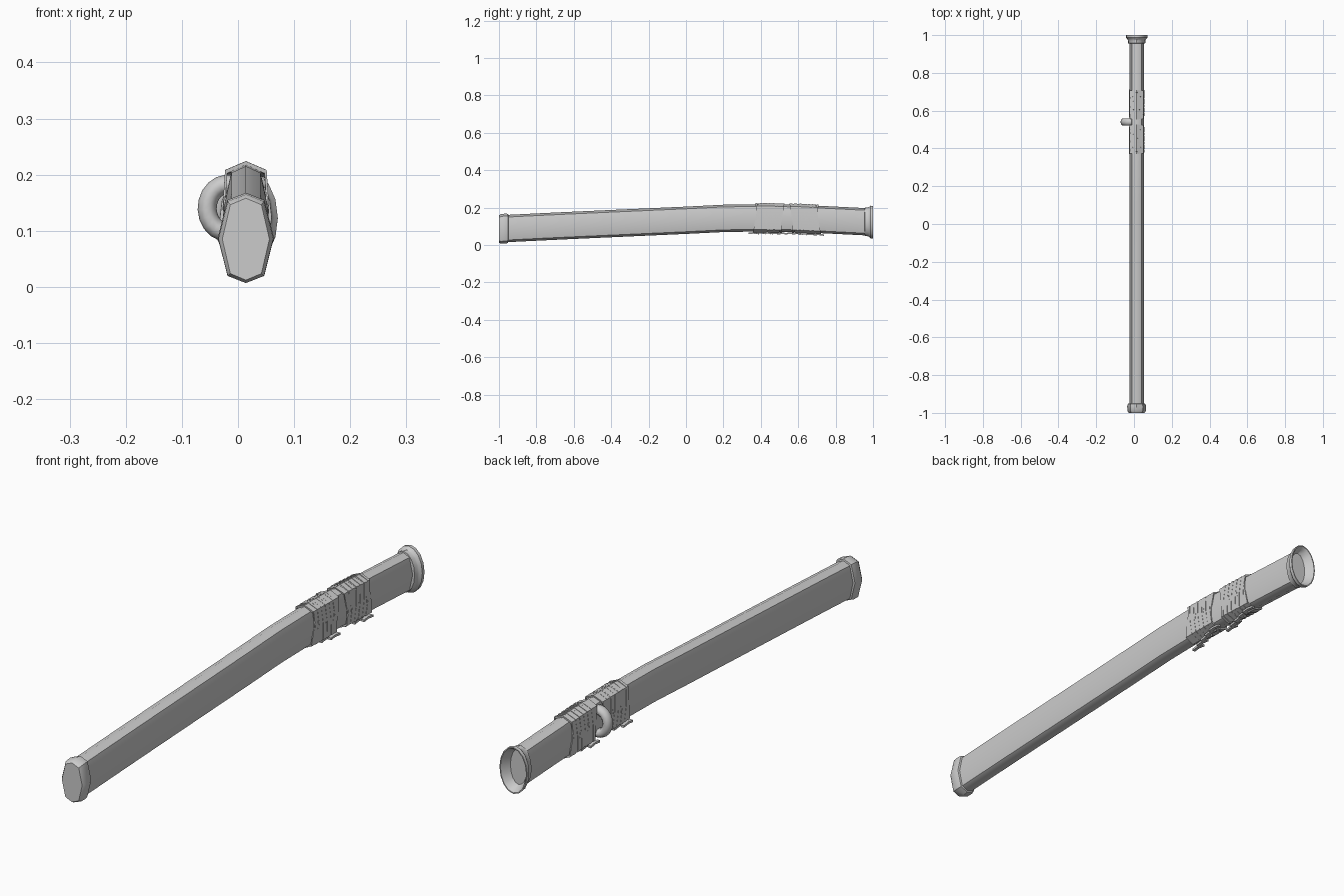
import bpy, bmesh, math
from mathutils import Vector

if "Cube" in bpy.data.objects:
    bpy.data.objects.remove(bpy.data.objects["Cube"])

CX = 0.014                                  # lengthwise axis of the sheath
PATH = [(-1.0, .085), (-.96, .088), (-.6, .105), (-.2, .123), (0, .132),
        (.2, .142), (.4, .145), (.6, .142), (.8, .132), (1.0, .122)]


def centre_z(y):
    for (y0, z0), (y1, z1) in zip(PATH, PATH[1:]):
        if y <= y1:
            return z0 + (z1 - z0) * (y - y0) / (y1 - y0)
    return PATH[-1][1]


def section(w, h, sw=.66, sh=.84):
    """Pointed eight-sided section: half width w, half height h."""
    return [(0, h), (w * sw, h * sh), (w, 0), (w * sw, -h * sh),
            (0, -h), (-w * sw, -h * sh), (-w, 0), (-w * sw, h * sh)]


def oval(w, h, n=16):
    return [(w * math.sin(2 * math.pi * i / n), h * math.cos(2 * math.pi * i / n))
            for i in range(n)]


def loft(name, rings, caps=(True, True), closed=False, angle=35):
    """Skin a list of point rings; optionally cap the ends or close the loop."""
    bm = bmesh.new()
    vs = [[bm.verts.new(p) for p in r] for r in rings]
    pairs = list(zip(vs, vs[1:])) + ([(vs[-1], vs[0])] if closed else [])
    for a, b in pairs:
        n = len(a)
        for i in range(n):
            j = (i + 1) % n
            bm.faces.new((a[i], a[j], b[j], b[i]))
    if not closed:
        if caps[0]:
            bm.faces.new(vs[0])
        if caps[1]:
            bm.faces.new(vs[-1])
    bmesh.ops.recalc_face_normals(bm, faces=bm.faces)
    me = bpy.data.meshes.new(name)
    bm.to_mesh(me)
    bm.free()
    ob = bpy.data.objects.new(name, me)
    bpy.context.collection.objects.link(ob)
    bpy.ops.object.select_all(action='DESELECT')
    ob.select_set(True)
    bpy.context.view_layer.objects.active = ob
    bpy.ops.object.shade_smooth_by_angle(angle=math.radians(angle))
    return ob


def ring(y, pts, slant=0.0):
    zc = centre_z(y)
    return [(CX + x, y + slant * z / .07, zc + z) for x, z in pts]


# sheath body, gently bent
ys = [-.98, -.8, -.6, -.4, -.2, 0, .1, .2, .3, .4, .5, .6, .7, .8, .9, .965]
loft("sheath_body", [ring(y, section(.039, .073)) for y in ys], angle=50)

# rounded end cap
loft("end_cap", [ring(y, section(w, h)) for y, w, h in
                 [(-1.0, .042, .073), (-.99, .049, .079), (-.965, .05, .08),
                  (-.952, .046, .078), (-.95, .038, .072)]], angle=40)

# mouth collar flaring to a lip with a recess inside
loft("mouth_collar", [ring(y, oval(w, h)) for y, w, h in
                      [(.955, .036, .07), (.957, .046, .077), (.975, .047, .077),
                       (.979, .05, .08), (.987, .057, .087), (1.0, .057, .087),
                       (1.0, .053, .083), (.985, .044, .073), (.968, .034, .066)]])

# cord wrapping: two groups of thin overlapping bands
def band(name, y, width, grow, slant):
    outer = section(.040 + grow, .078 + grow, .90, .80)
    inner = section(.037, .072, .90, .80)
    a, b = y - width / 2, y + width / 2
    loft(name, [ring(a, inner, slant), ring(a, outer, slant),
                ring(b, outer, slant), ring(b, inner, slant)],
         closed=True, angle=20)


for g, (start, lean) in enumerate([(.385, .012), (.580, -.012)]):
    for k in range(6):
        y = start + k * .023
        band(f"cord_band_{g}_{k}", y, .026, .0006 * (k % 2), lean)
        band(f"cord_cross_{g}_{k}", y, .011, .0012, -lean * .6)
    # loose cord ends lying along the underside
    for k in range(5):
        y = start - .025 + k * .038
        zc = centre_z(y) - .083
        x = CX - .024 + k * .012
        loft(f"cord_end_{g}_{k}",
             [[(x + sx * .006, yy, zc + sz * .004 + dz)
               for sx, sz in ((-1, -1), (1, -1), (1, 1), (-1, 1))]
              for yy, dz in ((y - .025, .0), (y, .003), (y + .03, -.001))])

# side loop (half hoop the cord passes through)
hoop = []
for i in range(13):
    t = math.radians(60 + 210 * i / 12)
    c = Vector((-.018, .54, .14))
    out = Vector((math.cos(t), 0, math.sin(t)))
    p = c + Vector((out.x * .037, 0, out.z * .043))
    hoop.append([tuple(p + out * .017 * math.cos(u) + Vector((0, .02 * math.sin(u), 0)))
                 for u in [2 * math.pi * j / 10 for j in range(10)]])
loft("side_loop", hoop, angle=60)
